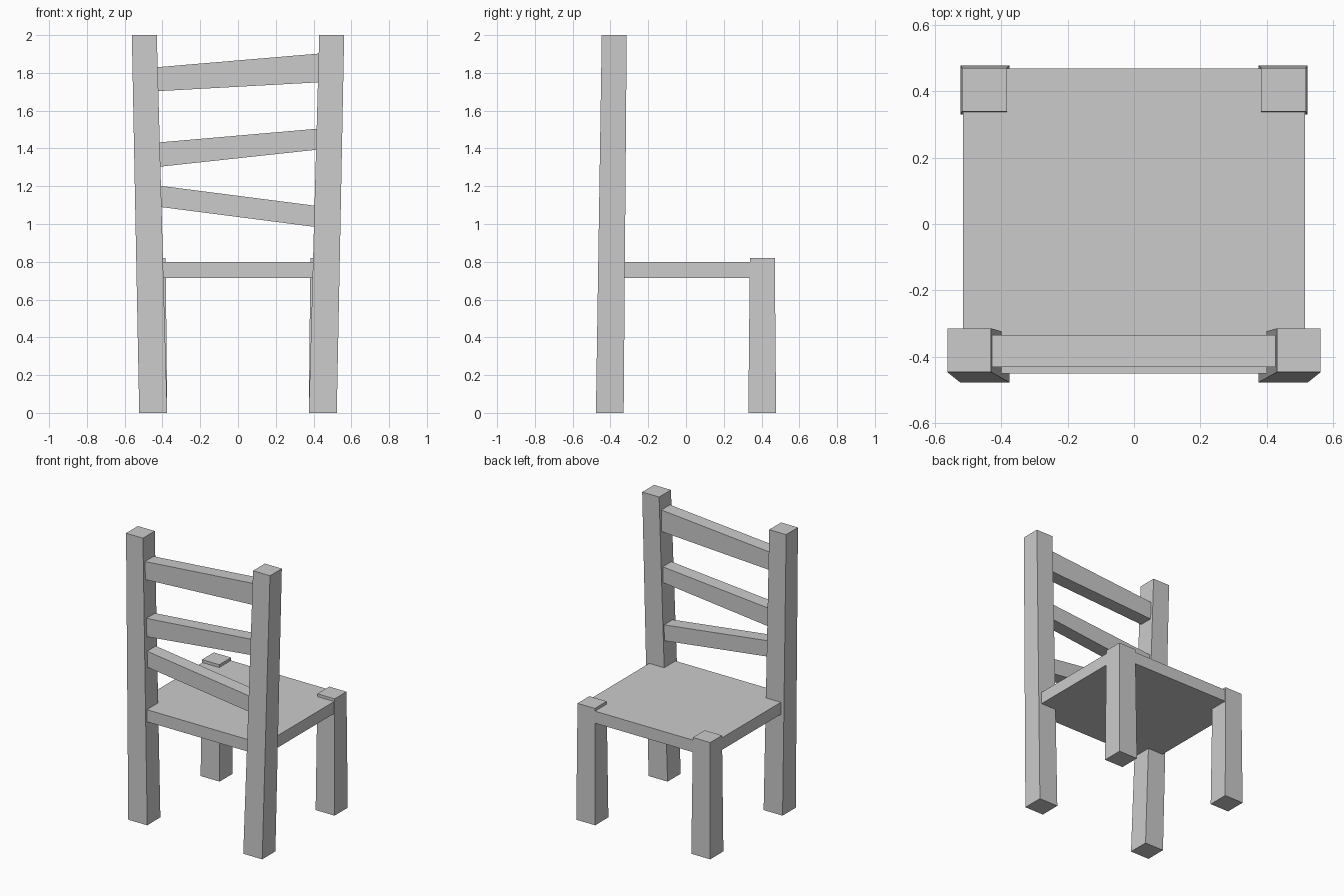
import bpy

if "Cube" in bpy.data.objects:
    bpy.data.objects.remove(bpy.data.objects["Cube"])


def hexahedron(name, corners):
    """Six-sided block: 4 corners of one end, then 4 of the other, in matching order."""
    faces = [(3, 2, 1, 0), (4, 5, 6, 7)]
    faces += [(i, (i + 1) % 4, (i + 1) % 4 + 4, i + 4) for i in range(4)]
    mesh = bpy.data.meshes.new(name)
    mesh.from_pydata(corners, [], faces)
    mesh.update()
    obj = bpy.data.objects.new(name, mesh)
    bpy.context.collection.objects.link(obj)
    return obj


def rect(x0, x1, y0, y1, z):
    return [(x0, y0, z), (x1, y0, z), (x1, y1, z), (x0, y1, z)]


def mirrored_leg(name, bottom, top):
    """Tapered leg on the +x side, mirrored to -x."""
    obj = hexahedron(name, rect(*bottom) + rect(*top))
    obj.modifiers.new("Mirror", 'MIRROR').use_mirror_merge = False


def slat(name, xl, xr, left, right, y0=-0.43, y1=-0.334):
    """Crooked crossbar between the posts; left and right give (bottom z, top z)."""
    def end(x, z):
        return [(x, y0, z[0]), (x, y1, z[0]), (x, y1, z[1]), (x, y0, z[1])]
    hexahedron(name, end(xl, left) + end(xr, right))


# Tall back posts, splayed outwards and tapered
mirrored_leg("back_post", (0.375, 0.523, -0.477, -0.33, 0), (0.43, 0.562, -0.446, -0.314, 2))

# Short legs, poking slightly above the seat
mirrored_leg("short_leg", (0.375, 0.523, 0.33, 0.477, 0), (0.383, 0.518, 0.338, 0.47, 0.82))

# Seat board
hexahedron("seat", rect(-0.514, 0.514, -0.45, 0.468, 0.715) + rect(-0.514, 0.514, -0.45, 0.468, 0.8))

# Crooked backrest slats
slat("top_slat", -0.43, 0.426, (1.703, 1.83), (1.75, 1.902))
slat("middle_slat", -0.417, 0.415, (1.303, 1.432), (1.393, 1.504))
slat("lower_slat", -0.41, 0.405, (1.09, 1.202), (0.985, 1.097))
